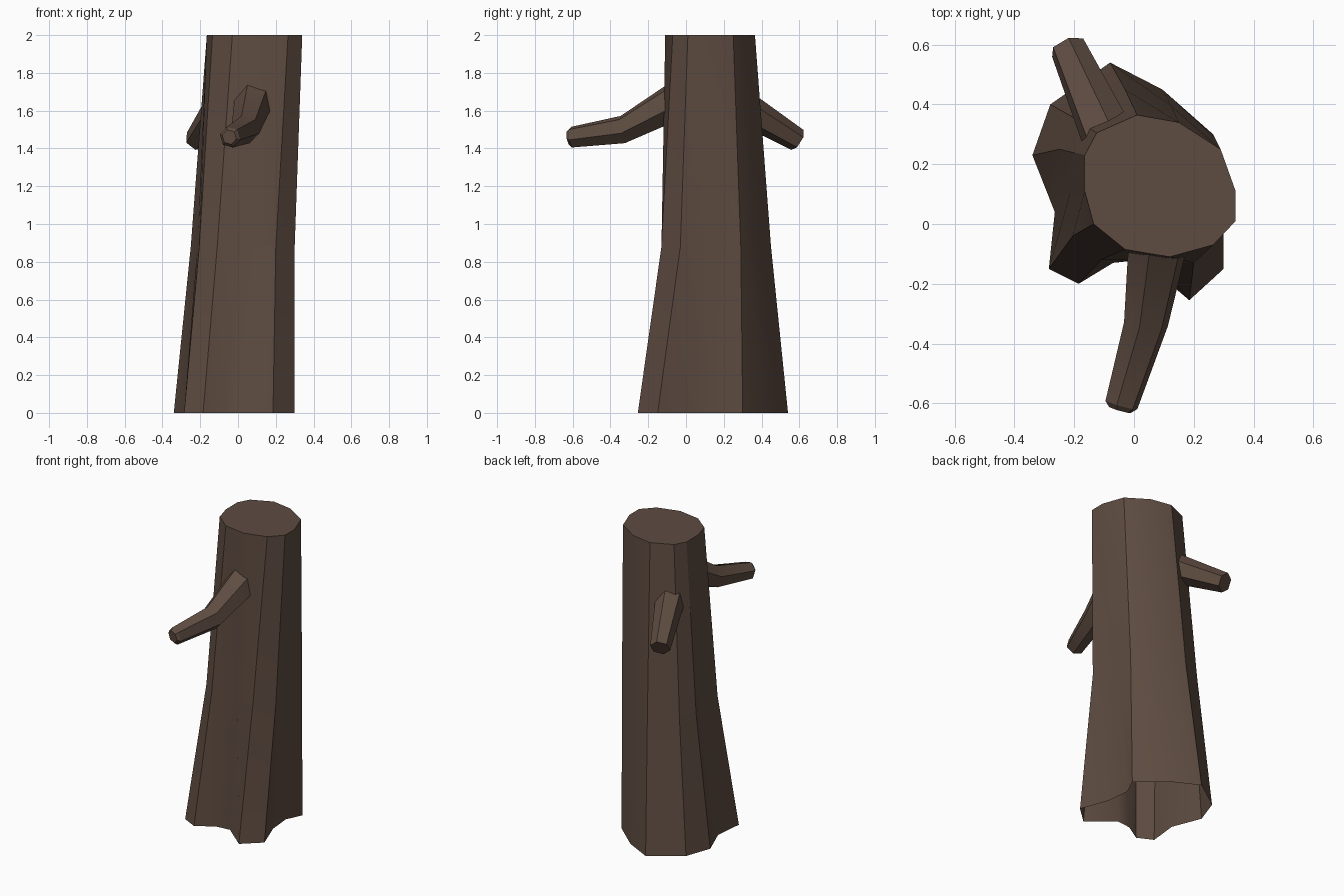
import bpy, math
from mathutils import Vector

if "Cube" in bpy.data.objects:
    bpy.data.objects.remove(bpy.data.objects["Cube"])

bark = bpy.data.materials.new("dark brown bark")
bark.diffuse_color = (0.112, 0.072, 0.053, 1)
bark.use_nodes = True
bark.node_tree.nodes["Principled BSDF"].inputs["Base Color"].default_value = bark.diffuse_color


def loft(name, rings):
    """Join rings of points (clockwise seen from the end) and cap the last one."""
    n = len(rings[0])
    verts = [p for ring in rings for p in ring]
    faces = []
    for k in range(len(rings) - 1):
        a, b = k * n, (k + 1) * n
        for i in range(n):
            j = (i + 1) % n
            faces.append((a + i, b + i, b + j, a + j))
    faces.append(tuple(reversed(range(len(verts) - n, len(verts)))))
    me = bpy.data.meshes.new(name)
    me.from_pydata(verts, [], faces)
    me.materials.append(bark)
    me.shade_smooth()
    me.set_sharp_from_angle(angle=math.radians(30))
    ob = bpy.data.objects.new(name, me)
    bpy.context.collection.objects.link(ob)


def branch(name, stations, sides=6):
    """Stations are (centre, direction, radius)."""
    rings = []
    for centre, direction, r in stations:
        d = Vector(direction).normalized()
        u = d.cross(Vector((0, 0, 1))).normalized()
        v = d.cross(u)
        rings.append([Vector(centre) + r * (math.cos(t) * u - math.sin(t) * v)
                      for t in (2 * math.pi * (i + 0.25) / sides for i in range(sides))])
    loft(name, rings)


# Trunk: flared root section, middle section, sawn top; open underneath
roots = [(-.28, .40), (-.08, .54), (.095, .45), (.265, .30), (.215, .195),
         (.23, .04), (.30, -.15), (.185, -.255), (.025, -.12), (-.07, -.13),
         (-.185, -.20), (-.285, -.15), (-.265, .04), (-.34, .23)]
middle = [(-.20, .355), (-.03, .45), (.125, .395), (.27, .29), (.285, .17),
          (.29, .07), (.30, -.03), (.20, -.13), (.08, -.125), (0, -.12),
          (-.11, -.12), (-.205, -.04), (-.215, .10), (-.25, .25)]
top = [(-.125, .305), (.01, .365), (.15, .34), (.29, .25), (.34, .11),
       (.34, .06), (.34, .01), (.265, -.07), (.12, -.11), (.045, -.098),
       (-.03, -.085), (-.135, 0), (-.165, .11), (-.165, .23)]
loft("trunk", [[(x, y, z) for x, y in ring]
               for ring, z in ((roots, 0), (middle, .88), (top, 2))])

# Front branch, bent at a knee
branch("front_branch", [
    ((.085, -.04, 1.66), (-.1, -1, -.45), .105),
    ((.04, -.335, 1.50), (-.15, -1, -.2), .076),
    ((-.042, -.605, 1.46), (-.28, -1, -.1), .057),
    ((-.046, -.622, 1.46), (-.28, -1, -.1), .04)])

# Back branch, straight and drooping
branch("back_branch", [
    ((-.07, .25, 1.65), (-.14, .32, -.19), .095),
    ((-.222, .59, 1.445), (-.14, .32, -.19), .062)])
